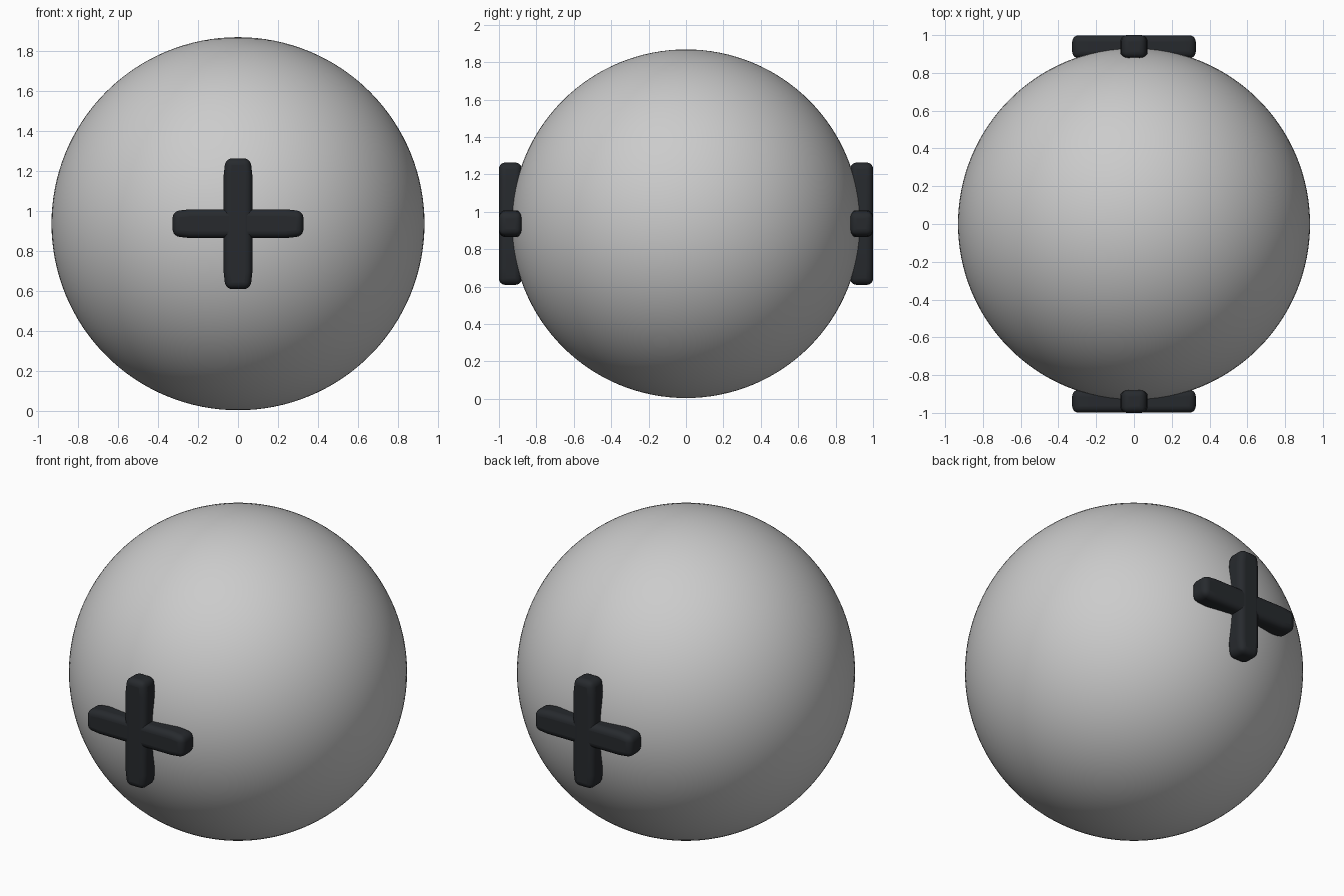
import bpy, bmesh, math
from mathutils import Matrix

if "Cube" in bpy.data.objects:
    bpy.data.objects.remove(bpy.data.objects["Cube"])

R, CZ = 0.932, 0.936

dark = bpy.data.materials.new("dark_rubber")
dark.diffuse_color = (0.02, 0.023, 0.027, 1)
dark.use_nodes = True
dark.node_tree.nodes["Principled BSDF"].inputs["Base Color"].default_value = dark.diffuse_color

# Ball
bpy.ops.mesh.primitive_uv_sphere_add(segments=128, ring_count=64, radius=R, location=(0, 0, CZ))
ball = bpy.context.object
ball.name = "ball"
bpy.ops.object.shade_smooth()


def bar(name, side, angle, outer):
    """Rounded bar with slightly narrowed ends, lying flat against the ball."""
    bm = bmesh.new()
    rings = []
    for x, w in ((-0.327, 0.062), (-0.24, 0.072), (0.24, 0.072), (0.327, 0.062)):
        rings.append([bm.verts.new((x, y, z)) for y, z in
                      ((-outer, -w), (-0.878, -w), (-0.878, w), (-outer, w))])
    for a, b in zip(rings, rings[1:]):
        for i in range(4):
            j = (i + 1) % 4
            bm.faces.new((a[i], a[j], b[j], b[i]))
    bm.faces.new(rings[0])
    bm.faces.new(rings[-1])
    bmesh.ops.recalc_face_normals(bm, faces=bm.faces)
    bm.transform(Matrix.Translation((0, 0, CZ)) @ Matrix.Rotation(side, 4, 'Z')
                 @ Matrix.Rotation(angle, 4, 'Y'))
    me = bpy.data.meshes.new(name)
    bm.to_mesh(me)
    bm.free()
    me.materials.append(dark)
    ob = bpy.data.objects.new(name, me)
    bpy.context.collection.objects.link(ob)
    bev = ob.modifiers.new("round", 'BEVEL')
    bev.width, bev.segments = 0.034, 5
    bev.limit_method = 'ANGLE'
    bpy.ops.object.select_all(action='DESELECT')
    ob.select_set(True)
    bpy.context.view_layer.objects.active = ob
    bpy.ops.object.shade_smooth_by_angle(angle=math.radians(40))


# Crosses on front and back
for label, side in (("front", 0), ("back", math.pi)):
    bar(label + "_cross_horizontal", side, 0, 0.999)
    bar(label + "_cross_vertical", side, math.pi / 2, 1.0)
